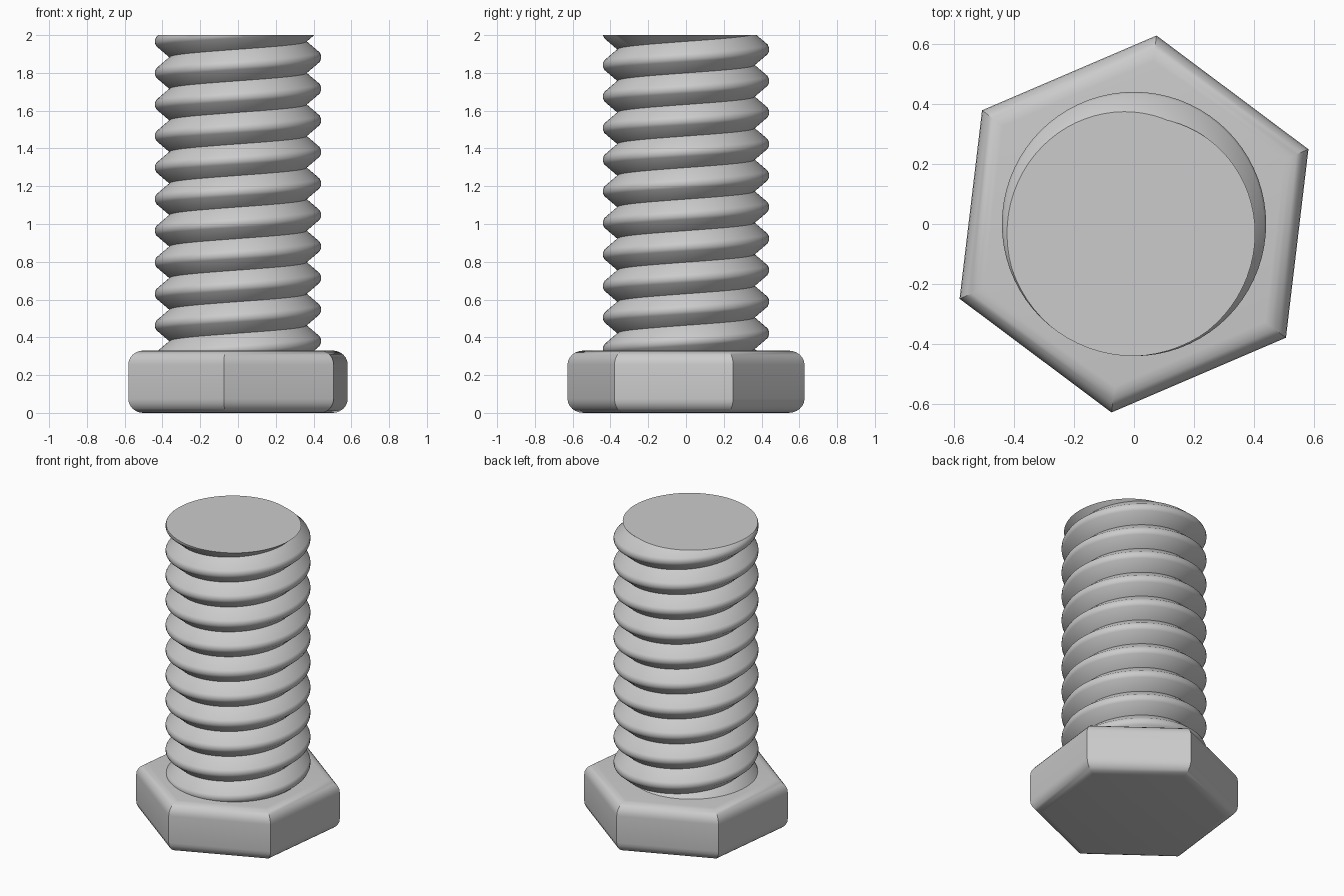
import bpy, bmesh, math
from mathutils import Vector

cube = bpy.data.objects.get("Cube")
if cube:
    bpy.data.objects.remove(cube, do_unlink=True)

HEAD_R, HEAD_H, HEAD_ROUND, HEAD_TURN = 0.632, 0.33, 0.075, math.radians(23.2)
PITCH, ROOT_R, TOP = 0.167, 0.363, 2.0

steel = bpy.data.materials.new("steel_grey")
steel.use_nodes = True
steel.diffuse_color = (0.6, 0.6, 0.6, 1)
steel.node_tree.nodes["Principled BSDF"].inputs["Base Color"].default_value = (0.6, 0.6, 0.6, 1)


def finish(bm, name):
    bmesh.ops.recalc_face_normals(bm, faces=bm.faces)
    mesh = bpy.data.meshes.new(name)
    bm.to_mesh(mesh)
    bm.free()
    mesh.materials.append(steel)
    obj = bpy.data.objects.new(name, mesh)
    bpy.context.collection.objects.link(obj)
    bpy.ops.object.select_all(action='DESELECT')
    obj.select_set(True)
    bpy.context.view_layer.objects.active = obj
    bpy.ops.object.shade_smooth_by_angle(angle=math.radians(35))
    return obj


# Hexagonal head: prism with rounded top and bottom rims
bm = bmesh.new()
ring = [bm.verts.new((HEAD_R * math.cos(a), HEAD_R * math.sin(a), 0))
        for a in (HEAD_TURN + k * math.pi / 3 for k in range(6))]
base = bm.faces.new(ring)
side = bmesh.ops.extrude_face_region(bm, geom=[base], use_keep_orig=True)["geom"]
bmesh.ops.translate(bm, vec=(0, 0, HEAD_H),
                    verts=[v for v in side if isinstance(v, bmesh.types.BMVert)])
bmesh.ops.recalc_face_normals(bm, faces=bm.faces)
rims = [e for e in bm.edges if abs(e.verts[0].co.z - e.verts[1].co.z) < 0.01]
bmesh.ops.bevel(bm, geom=rims, offset=HEAD_ROUND, offset_type='OFFSET',
                segments=6, profile=0.5, affect='EDGES', clamp_overlap=True)
finish(bm, "hex_head")

# Threaded shank: one ridge profile swept along a right-handed helix
bm = bmesh.new()
ridge = [(-PITCH / 2, ROOT_R), (-0.024, 0.433), (-0.009, 0.44),
         (0.009, 0.44), (0.024, 0.433), (PITCH / 2, ROOT_R)]
crest_z = 0.38 - 2 * PITCH
verts = [bm.verts.new((r, 0, crest_z + z)) for z, r in ridge]
edges = [bm.edges.new(pair) for pair in zip(verts, verts[1:])]
turns, steps = 13, 72
bmesh.ops.spin(bm, geom=verts + edges, cent=(0, 0, 0), axis=(0, 0, 1),
               dvec=Vector((0, 0, PITCH / steps)),
               angle=2 * math.pi * turns, steps=steps * turns)
bmesh.ops.remove_doubles(bm, verts=bm.verts, dist=0.0008)

# Cut the shank flat at its tip and inside the head, then cap both ends
for height, direction in ((TOP, 1), (HEAD_H - 0.03, -1)):
    bmesh.ops.bisect_plane(bm, geom=bm.verts[:] + bm.edges[:] + bm.faces[:],
                           plane_co=(0, 0, height), plane_no=(0, 0, direction),
                           clear_outer=True)
bmesh.ops.holes_fill(bm, edges=[e for e in bm.edges if e.is_boundary], sides=0)
finish(bm, "threaded_shank")
